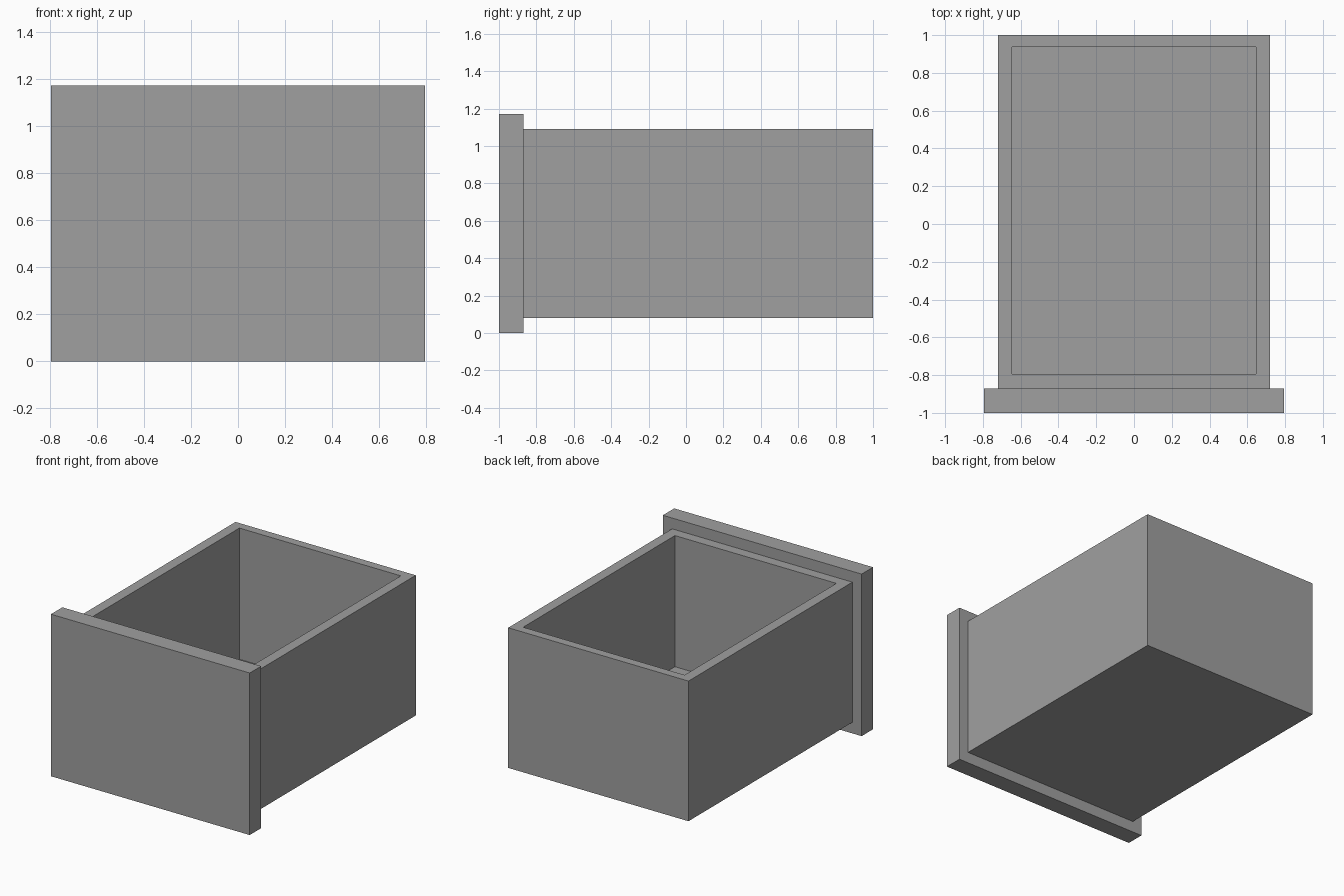
import bpy
import bmesh
from mathutils import Vector

default_cube = bpy.data.objects.get("Cube")
if default_cube:
    bpy.data.objects.remove(default_cube, do_unlink=True)

# One plain grey for the whole drawer
grey = bpy.data.materials.new("plain grey")
grey.use_nodes = True
grey.diffuse_color = (0.35, 0.35, 0.35, 1)
grey.node_tree.nodes["Principled BSDF"].inputs["Base Color"].default_value = grey.diffuse_color


def box(low, high):
    """Return a bmesh box spanning two corners."""
    low, high = Vector(low), Vector(high)
    bm = bmesh.new()
    bmesh.ops.create_cube(bm, size=1)
    bmesh.ops.scale(bm, vec=high - low, verts=bm.verts)
    bmesh.ops.translate(bm, vec=(low + high) / 2, verts=bm.verts)
    return bm


def add_part(name, bm):
    bmesh.ops.recalc_face_normals(bm, faces=bm.faces)
    mesh = bpy.data.meshes.new(name)
    bm.to_mesh(mesh)
    bm.free()
    mesh.materials.append(grey)
    part = bpy.data.objects.new(name, mesh)
    bpy.context.collection.objects.link(part)
    return part


panel_back = -0.87
wall = 0.075
inner_back = 0.937
floor_top = 0.145

# Front panel, overhanging the box on every side
add_part("drawer_front", box((-0.794, -1, 0), (0.794, panel_back, 1.17)))

# Open box: inset the top for the rim, then sink it to the floor
bm = box((-0.72, panel_back, 0.08), (0.72, 1, 1.092))
bm.normal_update()
top = max(bm.faces, key=lambda f: f.calc_center_median().z)
bmesh.ops.inset_region(bm, faces=[top], thickness=wall, use_even_offset=True)
for v in top.verts:
    if v.co.y > 0:
        v.co.y = inner_back
sunk = bmesh.ops.extrude_face_region(bm, geom=[top])["geom"]
for v in (g for g in sunk if isinstance(g, bmesh.types.BMVert)):
    v.co.z = floor_top
if top.is_valid:
    bmesh.ops.delete(bm, geom=[top], context='FACES_ONLY')
add_part("drawer_box", bm)
